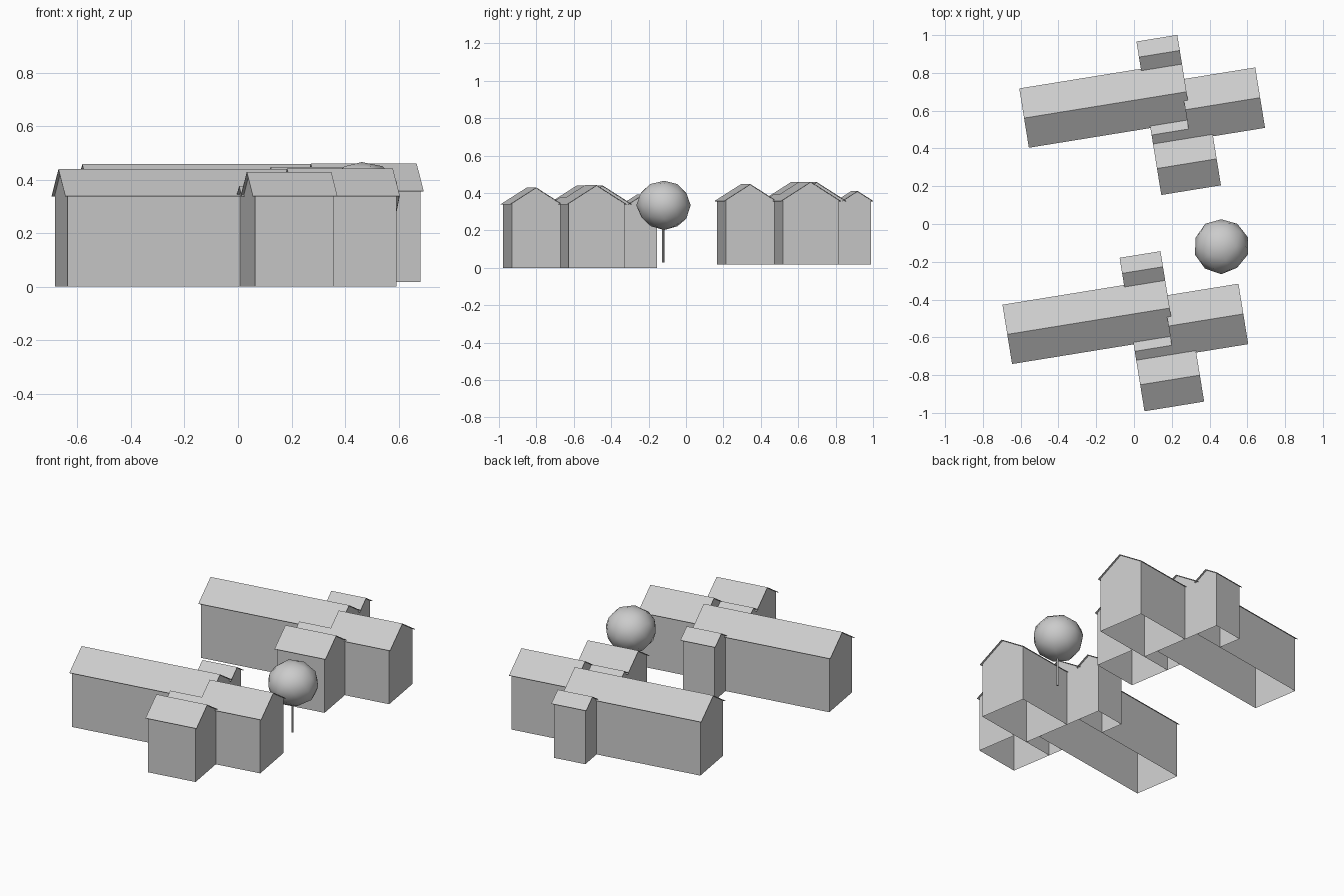
import bpy, bmesh, math, random
from mathutils import Vector

if "Cube" in bpy.data.objects:
    bpy.data.objects.remove(bpy.data.objects["Cube"])

ANGLE = math.radians(9.2)
EAVE, SLOPE, OVER = 0.34, 0.63, 0.0105

# plan blocks in house space: u0, u1, v0, v1 (every ridge runs along u)
BLOCKS = {
    "main_hall": (-0.474, 0.376, 0.500, 0.797),
    "east_wing": (0.376, 0.756, 0.404, 0.707),
    "south_wing": (0.178, 0.477, 0.141, 0.404),
    "link": (0.178, 0.376, 0.404, 0.500),
    "north_porch": (0.178, 0.376, 0.797, 0.943),
}


def add_mesh(name, verts, faces, loc):
    me = bpy.data.meshes.new(name)
    me.from_pydata(verts, [], faces)
    ob = bpy.data.objects.new(name, me)
    bpy.context.collection.objects.link(ob)
    ob.location = loc
    ob.rotation_euler.z = ANGLE
    return ob


def gabled_block(name, plan, loc):
    u0, u1, v0, v1 = plan
    mid = (v0 + v1) / 2
    ridge = EAVE + SLOPE * ((v1 - v0) / 2 + OVER)
    top = EAVE + SLOPE * OVER - 0.002
    # open-bottomed walls with pentagonal gables
    profile = [(v0, 0), (v1, 0), (v1, top), (mid, ridge - 0.002), (v0, top)]
    verts = [(u, v, z) for u in (u0, u1) for v, z in profile]
    faces = [(4, 3, 2, 1, 0), (5, 6, 7, 8, 9), (0, 5, 9, 4), (1, 2, 7, 6)]
    add_mesh(name + "_walls", verts, faces, loc)
    # thin overhanging roof
    profile = [(v0 - OVER, EAVE), (mid, ridge), (v1 + OVER, EAVE)]
    verts = [(u, v, z) for u in (u0 - OVER, u1 + OVER) for v, z in profile]
    roof = add_mesh(name + "_roof", verts, [(0, 3, 4, 1), (1, 4, 5, 2)], loc)
    mod = roof.modifiers.new("thickness", "SOLIDIFY")
    mod.thickness = 0.003
    mod.offset = -1


# two matching houses
for house, loc in (("front", (-0.089, -1.147, 0)), ("back", (0, -0.002, 0.018))):
    for part, plan in BLOCKS.items():
        gabled_block(f"{house}_{part}", plan, loc)

# tree crown: slightly uneven low-poly ball
random.seed(4)
bpy.ops.mesh.primitive_ico_sphere_add(subdivisions=2, radius=1, location=(0.462, -0.117, 0.334))
crown = bpy.context.object
crown.name = "tree_crown"
for v in crown.data.vertices:
    v.co = Vector((v.co.x * 0.147, v.co.y * 0.147, v.co.z * 0.135)) * random.uniform(0.96, 1.02)
bpy.ops.object.shade_smooth()

# tree trunk
bpy.ops.mesh.primitive_cylinder_add(vertices=6, radius=0.006, depth=0.2, location=(0.462, -0.122, 0.128))
bpy.context.object.name = "tree_trunk"
